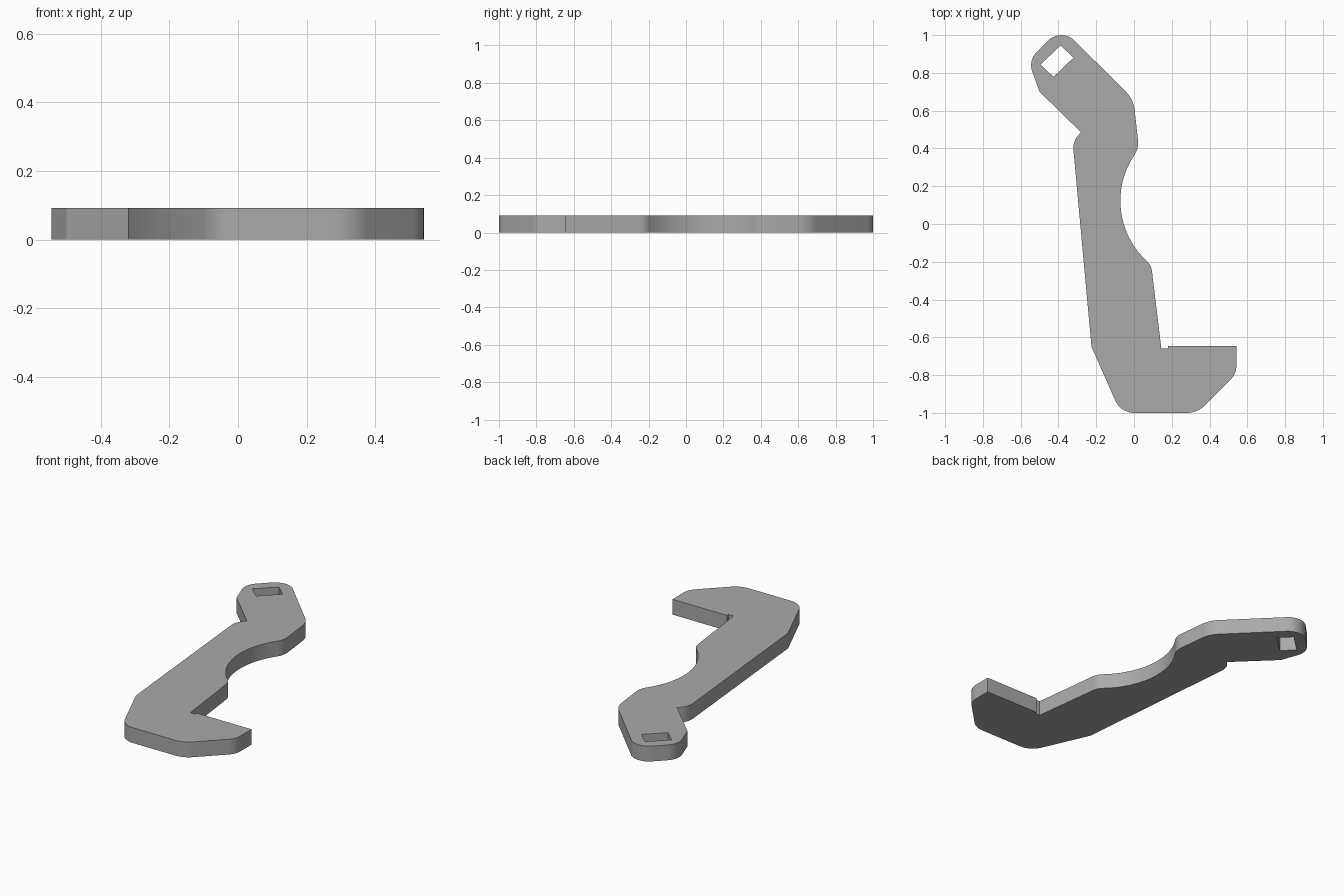
import bpy, bmesh, math
from mathutils import Vector

old = bpy.data.objects.get("Cube")
if old:
    bpy.data.objects.remove(old, do_unlink=True)

THICKNESS = 0.092

# Outline corners, counter-clockwise: x, y, fillet radius
OUTLINE = [
    (-0.07, -1.0, 0.11), (0.335, -1.0, 0.13), (0.542, -0.793, 0.1),
    (0.542, -0.645, 0), (0.18, -0.645, 0), (0.18, -0.66, 0), (0.145, -0.66, 0),
    (0.091, -0.217, 0.08), (-0.208, 0.053, 0.433), (0.026, 0.401, 0.11),
    (-0.003, 0.66, 0.16), (-0.385, 1.041, 0.1), (-0.56, 0.866, 0.1),
    (-0.5, 0.7, 0), (-0.28, 0.485, 0), (-0.325, 0.44, 0.1), (-0.225, -0.65, 0),
]
# Slanted rectangular slot through the upper end
SLOT = [(-0.389, 0.945, 0), (-0.495, 0.844, 0), (-0.426, 0.779, 0), (-0.32, 0.881, 0)]


def rounded(corners):
    """Replace each corner by an arc of its own radius."""
    points = []
    for i, (x, y, radius) in enumerate(corners):
        corner = Vector((x, y))
        if not radius:
            points.append(corner)
            continue
        back = (Vector(corners[i - 1][:2]) - corner).normalized()
        ahead = (Vector(corners[(i + 1) % len(corners)][:2]) - corner).normalized()
        half = back.angle(ahead) / 2
        centre = corner + (back + ahead).normalized() * radius / math.sin(half)
        start = corner + back * radius / math.tan(half) - centre
        end = corner + ahead * radius / math.tan(half) - centre
        sweep = start.angle(end)
        steps = max(6, round(sweep / math.radians(5)))
        for k in range(steps + 1):
            t = k / steps
            points.append(centre + (start * math.sin((1 - t) * sweep)
                                    + end * math.sin(t * sweep)) / math.sin(sweep))
    return points


# Flat plate with the slot left open, then given its thickness
bm = bmesh.new()
edges = []
for loop in (OUTLINE, SLOT):
    verts = [bm.verts.new((p.x, p.y, 0)) for p in rounded(loop)]
    edges += [bm.edges.new((v, verts[(i + 1) % len(verts)])) for i, v in enumerate(verts)]
bmesh.ops.triangle_fill(bm, edges=edges, use_beauty=True, normal=(0, 0, 1))
top = bmesh.ops.extrude_face_region(bm, geom=bm.faces[:], use_keep_orig=True)
bmesh.ops.translate(bm, vec=(0, 0, THICKNESS),
                    verts=[g for g in top["geom"] if isinstance(g, bmesh.types.BMVert)])
bmesh.ops.recalc_face_normals(bm, faces=bm.faces[:])
mesh = bpy.data.meshes.new("lever_plate")
bm.to_mesh(mesh)
bm.free()

plate = bpy.data.objects.new("lever_plate", mesh)
bpy.context.collection.objects.link(plate)

# Plain grey finish
grey = bpy.data.materials.new("plain_grey")
grey.use_nodes = True
grey.diffuse_color = (0.4, 0.4, 0.4, 1)
grey.node_tree.nodes["Principled BSDF"].inputs["Base Color"].default_value = (0.4, 0.4, 0.4, 1)
mesh.materials.append(grey)

bpy.ops.object.select_all(action="DESELECT")
plate.select_set(True)
bpy.context.view_layer.objects.active = plate
bpy.ops.object.shade_smooth_by_angle(angle=math.radians(20))
